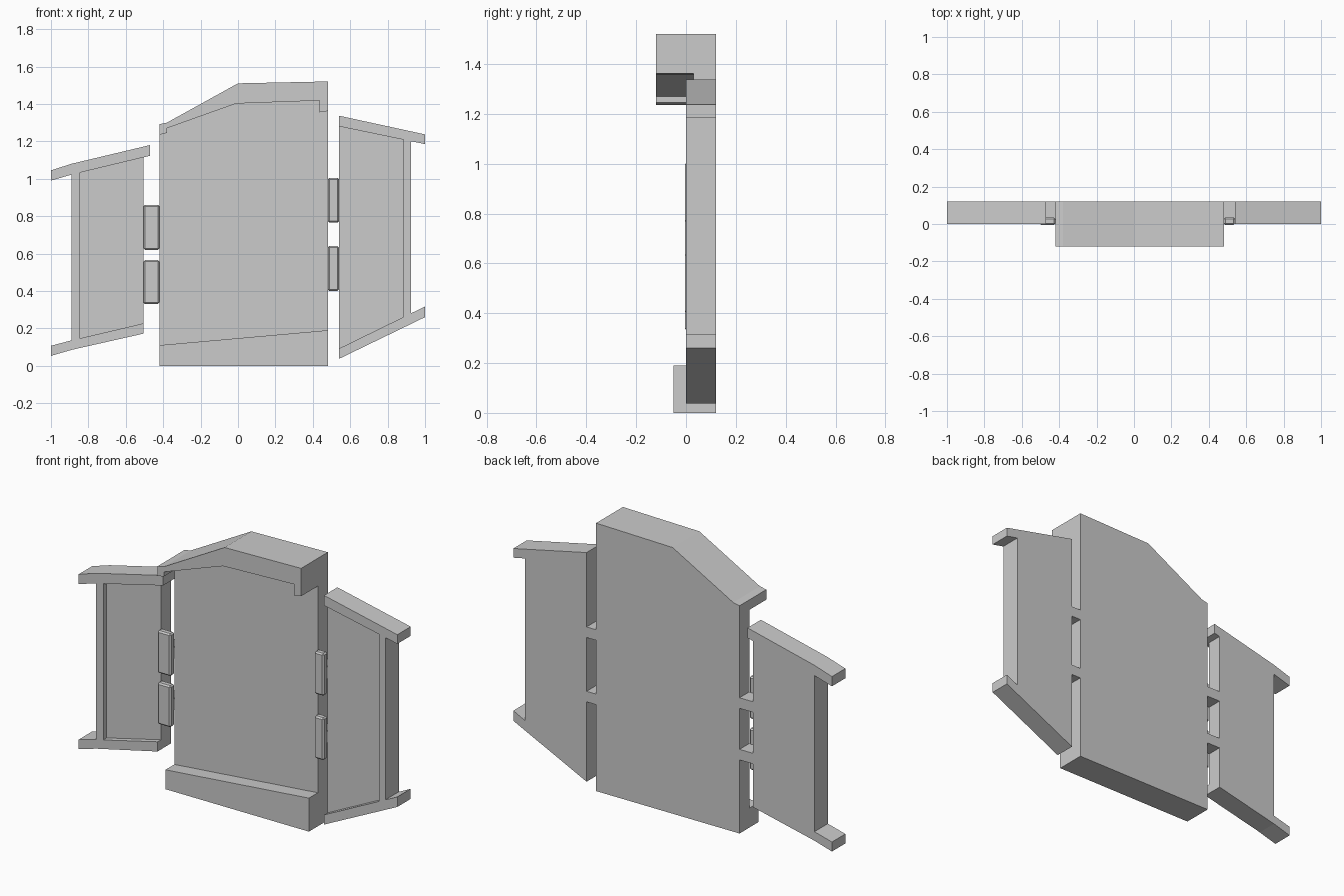
import bpy, bmesh

if "Cube" in bpy.data.objects:
    bpy.data.objects.remove(bpy.data.objects["Cube"])


def prism(name, outline, y0, y1):
    """Extrude an x-z outline from y0 (front) to y1 (back)."""
    bm = bmesh.new()
    face = bm.faces.new([bm.verts.new((x, y0, z)) for x, z in outline])
    res = bmesh.ops.extrude_face_region(bm, geom=[face])
    moved = [g for g in res["geom"] if isinstance(g, bmesh.types.BMVert)]
    bmesh.ops.translate(bm, verts=moved, vec=(0, y1 - y0, 0))
    bmesh.ops.recalc_face_normals(bm, faces=bm.faces)
    mesh = bpy.data.meshes.new(name)
    bm.to_mesh(mesh)
    bm.free()
    obj = bpy.data.objects.new(name, mesh)
    bpy.context.collection.objects.link(obj)
    return obj


def rect(x0, x1, z0, z1):
    return [(x0, z0), (x1, z0), (x1, z1), (x0, z1)]


BACK, FLOOR = 0.12, 0.03

# Central board, recessed behind header and base
prism("center_panel", [(-.42, 0), (.48, 0), (.48, 1.52), (0, 1.51),
                       (-.38, 1.30), (-.42, 1.292)], FLOOR, BACK)

# Overhanging header with a small drop at each end
prism("header", [(-.42, 1.235), (-.38, 1.245), (-.38, 1.27), (-.01, 1.402),
                 (.435, 1.418), (.435, 1.355), (.48, 1.362), (.48, 1.52),
                 (0, 1.51), (-.38, 1.30), (-.42, 1.292)], -.12, FLOOR)

# Sloping base ledge
prism("base", [(-.42, 0), (.48, 0), (.48, .19), (-.42, .11)], -.05, FLOOR)

# Left wing: panel, rails and outer post
prism("left_wing_panel", [(-.89, .11), (-.505, .20), (-.505, 1.14),
                          (-.89, 1.05)], FLOOR, BACK)
prism("left_wing_top_rail", [(-1, .99), (-.89, 1.022), (-.47, 1.123), (-.47, 1.18),
                             (-.89, 1.08), (-1, 1.045)], 0, BACK)
prism("left_wing_bottom_rail", [(-1, .053), (-.89, .085), (-.505, .172),
                                (-.505, .227), (-.89, .136), (-1, .107)], 0, BACK)
prism("left_wing_post", [(-.89, .11), (-.845, .12), (-.845, 1.06),
                         (-.89, 1.05)], 0, BACK)

# Right wing: panel, rails and outer post
prism("right_wing_panel", [(.54, .06), (.925, .25), (.925, 1.23),
                           (.54, 1.31)], FLOOR, BACK)
prism("right_wing_top_rail", [(.54, 1.28), (1, 1.185), (1, 1.237),
                              (.54, 1.337)], 0, BACK)
prism("right_wing_bottom_rail", [(.54, .037), (1, .26), (1, .317),
                                 (.54, .092)], 0, BACK)
prism("right_wing_post", [(.885, .23), (.925, .25), (.925, 1.225),
                          (.885, 1.235)], 0, BACK)

# Hinges: chamfered front plate with a short bar bridging the gap behind
for side, x0, x1, spans in (("left", -.505, -.42, ((.33, .565), (.62, .86))),
                            ("right", .48, .54, ((.40, .64), (.765, 1.005)))):
    for i, (z0, z1) in enumerate(spans):
        plate = prism(f"{side}_hinge_plate_{i}", rect(x0, x1, z0, z1), -.005, .035)
        bevel = plate.modifiers.new("chamfer", 'BEVEL')
        bevel.width, bevel.segments = .008, 1
        mid = (z0 + z1) / 2
        prism(f"{side}_hinge_bar_{i}", rect(x0, x1, mid - .03, mid + .03), .03, BACK)
